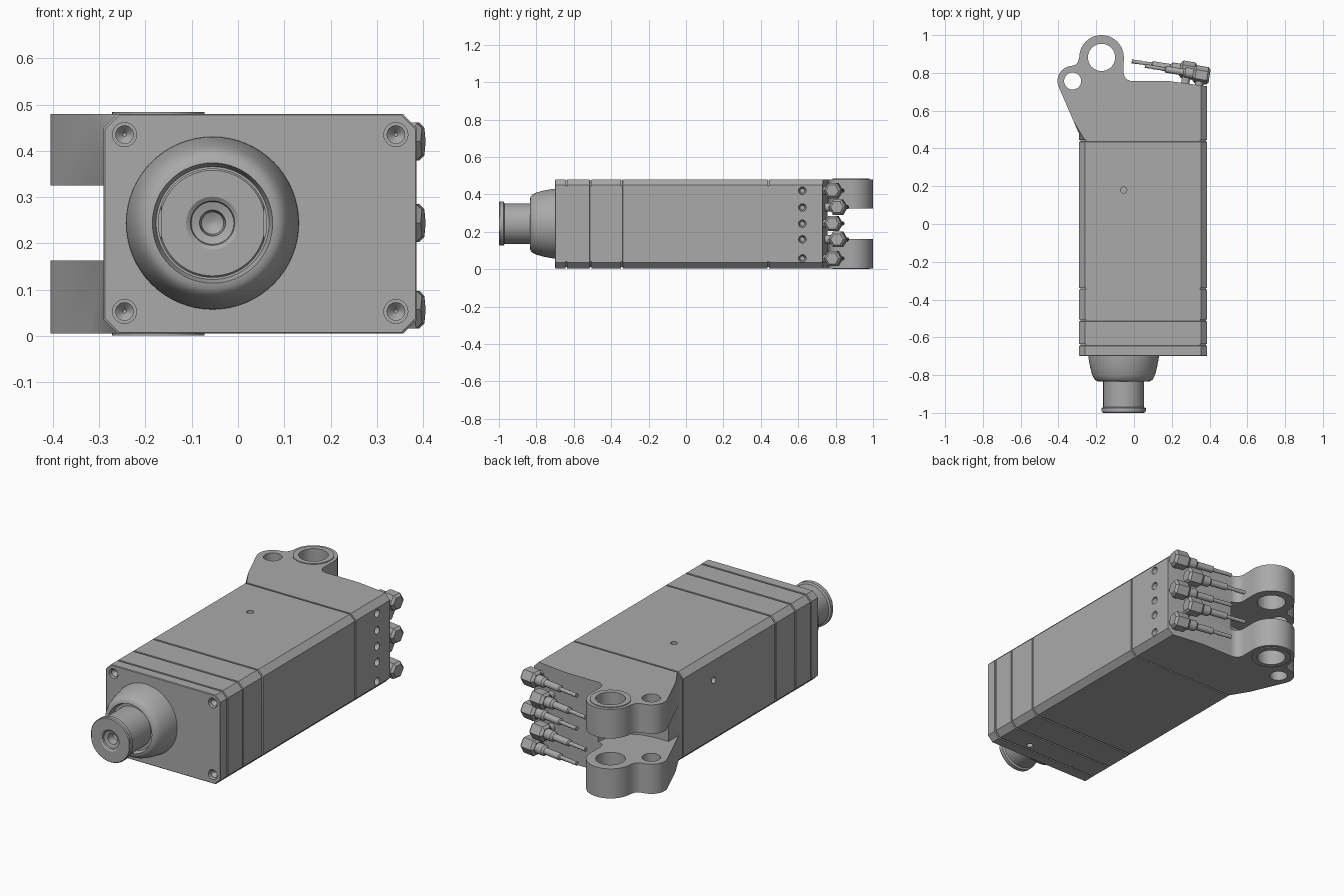
import bpy, bmesh
from math import cos, sin, pi, radians
from mathutils import Vector, Matrix

old = bpy.data.objects.get("Cube")
if old:
    bpy.data.objects.remove(old)

grey = bpy.data.materials.new("plain_grey")
grey.use_nodes = True
grey.diffuse_color = (0.4, 0.4, 0.4, 1)
grey.node_tree.nodes["Principled BSDF"].inputs["Base Color"].default_value = (0.4, 0.4, 0.4, 1)


def finish(name, bm, smooth=True):
    bmesh.ops.recalc_face_normals(bm, faces=bm.faces)
    mesh = bpy.data.meshes.new(name)
    bm.to_mesh(mesh)
    bm.free()
    mesh.materials.append(grey)
    ob = bpy.data.objects.new(name, mesh)
    bpy.context.collection.objects.link(ob)
    if smooth:
        shade(ob)
    return ob


def activate(ob):
    bpy.ops.object.select_all(action='DESELECT')
    ob.select_set(True)
    bpy.context.view_layer.objects.active = ob


def shade(ob):
    activate(ob)
    bpy.ops.object.shade_smooth_by_angle(angle=radians(30))


def skin(bm, rings, caps=True):
    """Bridge equal-length rings of points and close both ends."""
    rows = [[bm.verts.new(p) for p in ring] for ring in rings]
    n = len(rows[0])
    for a, b in zip(rows, rows[1:]):
        for i in range(n):
            bm.faces.new((a[i], a[(i + 1) % n], b[(i + 1) % n], b[i]))
    if caps:
        bm.faces.new(rows[0])
        bm.faces.new(rows[-1])


def turned(bm, profile, origin, axis, sides=48):
    """Revolve (distance, radius) pairs about an axis."""
    q = Vector(axis).to_track_quat('Z', 'Y')
    skin(bm, [[Vector(origin) + q @ Vector((r * cos(2 * pi * i / sides), r * sin(2 * pi * i / sides), d))
               for i in range(sides)] for d, r in profile])


def prism(bm, outline, z0, z1):
    skin(bm, [[(x, y, z) for x, y in outline] for z in (z0, z1)])


def arc(cx, cy, r, a0, a1, n):
    return [(cx + r * cos(radians(a0 + (a1 - a0) * i / n)),
             cy + r * sin(radians(a0 + (a1 - a0) * i / n))) for i in range(n + 1)]


def cut(ob, fill):
    """Subtract the solids made by fill(bm)."""
    bm = bmesh.new()
    fill(bm)
    tool = finish("cutter", bm, False)
    tool.hide_render = True
    mod = ob.modifiers.new("holes", 'BOOLEAN')
    mod.object, mod.operation, mod.solver = tool, 'DIFFERENCE', 'EXACT'
    activate(ob)
    bpy.ops.object.modifier_apply(modifier=mod.name)
    bpy.data.objects.remove(tool)
    shade(ob)


X0, X1, Z0, Z1, CH = -0.29, 0.386, 0.005, 0.48, 0.03
AX, AZ = -0.055, 0.244
RING, EYE = (-0.172, 0.882), (-0.325, 0.757)


# Main housing: chamfered box with shallow grooves between its sections
def section(y, d):
    a, b, c, e = X0 + d, X1 - d, Z0 + d, Z1 - d
    return [(x, y, z) for x, z in ((a + CH, c), (b - CH, c), (b, c + CH), (b, e - CH),
                                   (b - CH, e), (a + CH, e), (a, e - CH), (a, c + CH))]


stations = [(-0.7, 0.003), (-0.697, 0)]
for y in (-0.64, -0.51, -0.343, 0.44):
    stations += [(y - 0.005, 0), (y - 0.004, 0.006), (y + 0.004, 0.006), (y + 0.005, 0)]
bm = bmesh.new()
skin(bm, [section(y, d) for y, d in stations[:-1]])
housing = finish("housing", bm)


def housing_holes(bm):
    for x in (-0.245, 0.341):
        for z in (0.053, 0.435):
            turned(bm, [(-0.02, 0.026), (0.03, 0.026)], (x, -0.7, z), (0, 1, 0), 24)
    turned(bm, [(-0.03, 0.017), (0.03, 0.017)], (AX, 0.18, Z1), (0, 0, 1), 20)
    turned(bm, [(-0.03, 0.017), (0.03, 0.017)], (X0, 0.18, 0.345), (1, 0, 0), 20)
    turned(bm, [(-0.03, 0.017), (0.03, 0.017)], (0.19, -0.6, Z0), (0, 0, 1), 20)


cut(housing, housing_holes)

# Recessed corner screws
bm = bmesh.new()
for x in (-0.245, 0.341):
    for z in (0.053, 0.435):
        turned(bm, [(-0.04, 0.02), (-0.012, 0.02), (-0.02, 0.012), (-0.03, 0.004)],
               (x, -0.7, z), (0, -1, 0), 24)
finish("corner_screws", bm)

# Rear block: two lug plates with a core between them
ear = ([(X1, 0.444), (X1, 0.73), (0.18, 0.757)] + arc(-0.01, 0.802, 0.045, 270, 180, 6)
       + arc(*RING, 0.118, 0, 180, 24) + [(-0.298, 0.856), (-0.312, 0.842)]
       + arc(*EYE, 0.08, 110, 205, 12) + [(X0, 0.475), (X0, 0.444)])
core = [(X1, 0.444), (X1, 0.73), (0.18, 0.757), (-0.01, 0.757), (-0.03, 0.68), (-0.07, 0.61),
        (-0.13, 0.575), (-0.2, 0.563), (X0, 0.56), (X0, 0.444)]


def lug_holes(bm):
    for c, r in ((RING, 0.072), (EYE, 0.045)):
        turned(bm, [(-0.1, r), (0.6, r)], (*c, 0), (0, 0, 1), 40)


def port_holes(bm):
    for z in (0.42, 0.33, AZ, 0.16, 0.058):
        turned(bm, [(-0.03, 0.012), (-0.012, 0.02), (0.02, 0.02)], (X1, 0.622, z), (1, 0, 0), 20)


for name, low, high, face in (("upper_lug", 0.325, Z1, Z1), ("lower_lug", Z0, 0.163, Z0)):
    bm = bmesh.new()
    prism(bm, ear, low, high)
    pick = [e for e in bm.edges if all(abs(v.co.z - face) < 1e-4 for v in e.verts)
            and any(all(abs(v.co.x - x) < 1e-4 for v in e.verts) for x in (X0, X1))]
    bmesh.ops.bevel(bm, geom=pick, offset=CH, segments=1, affect='EDGES')
    lug = finish(name, bm)
    cut(lug, lug_holes)
    cut(lug, port_holes)
    # Thin raised pad round the large eye
    bm = bmesh.new()
    side = 1 if face == Z1 else -1
    turned(bm, [(-0.02, 0.1), (0.004, 0.1)], (*RING, face), (0, 0, side))
    pad = finish(name + "_pad", bm)
    cut(pad, lug_holes)

bm = bmesh.new()
prism(bm, core, 0.163, 0.325)
cut(finish("rear_core", bm), port_holes)

# Front collar, tapering and hollow round the rod
bm = bmesh.new()
turned(bm, [(-0.01, 0.187), (0.01, 0.186), (0.06, 0.177), (0.1, 0.166), (0.122, 0.155),
            (0.132, 0.142), (0.134, 0.13), (0.11, 0.122), (0.11, 0.1)],
       (AX, -0.7, AZ), (0, -1, 0), 64)
finish("front_collar", bm)

# Piston rod with end flange and stepped bore
bm = bmesh.new()
turned(bm, [(0, 0.108), (0.27, 0.108), (0.275, 0.118), (0.295, 0.118), (0.3, 0.114),
            (0.3, 0.057), (0.294, 0.048), (0.285, 0.046), (0.28, 0.028), (0.24, 0.024), (0.23, 0.004)],
       (AX, -0.7, AZ), (0, -1, 0), 64)
rod = finish("piston_rod", bm)


def flats(bm):
    for s in (-1, 1):
        bmesh.ops.create_cube(bm, size=0.1, matrix=Matrix.Translation((AX + s * 0.161, -1.043, AZ)))


cut(rod, flats)

# Hose fittings in two staggered rows
along = Vector((-1, 0.16, 0)).normalized()
for i, z in enumerate((0.42, 0.332, 0.244, 0.16, 0.057)):
    start = Vector((0.4, 0.782, z)) + (Vector((-0.07, 0.025, 0)) if i % 2 else Vector())
    bm = bmesh.new()
    turned(bm, [(0, 0.034), (0.012, 0.047), (0.075, 0.047), (0.088, 0.034)], start, along, 6)
    finish("fitting_nut", bm, False)
    bm = bmesh.new()
    turned(bm, [(0.07, 0.028), (0.13, 0.028), (0.14, 0.018), (0.235, 0.018), (0.24, 0.01)]
           + [(0.25 + 0.012 * k, 0.011 - 0.002 * (k % 2)) for k in range(9)],
           start, along, 16)
    finish("fitting_tube", bm)
    # Short stem into the rear face
    bm = bmesh.new()
    turned(bm, [(0, 0.022), (0.09, 0.022)], start + along * 0.05, (-0.13, -1, 0), 16)
    finish("fitting_stem", bm)
